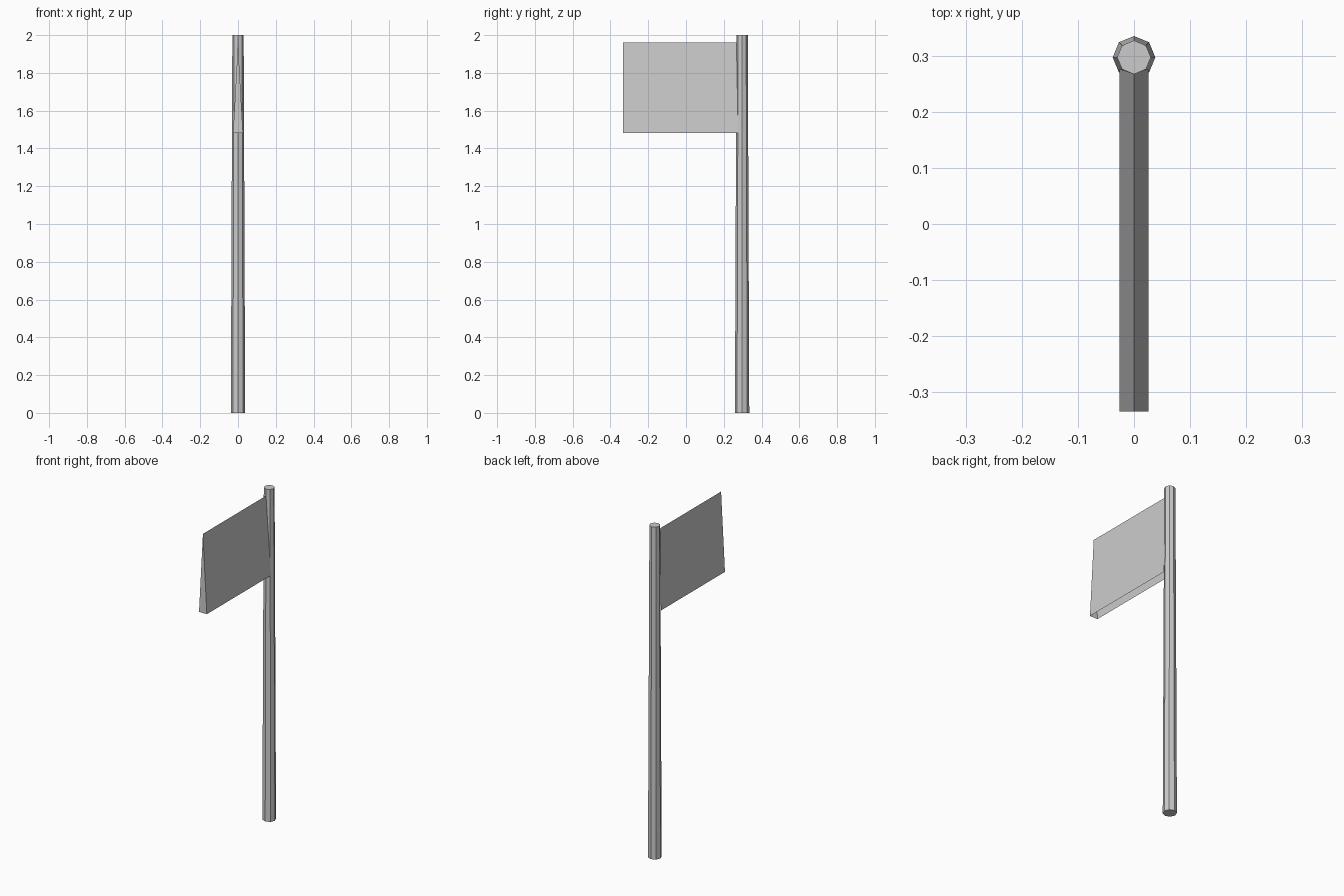
import bpy, bmesh
from mathutils import Matrix

if "Cube" in bpy.data.objects:
    bpy.data.objects.remove(bpy.data.objects["Cube"])

POLE_Y = 0.297


def finish(bm, name):
    bmesh.ops.recalc_face_normals(bm, faces=bm.faces)
    mesh = bpy.data.meshes.new(name)
    bm.to_mesh(mesh)
    bm.free()
    obj = bpy.data.objects.new(name, mesh)
    bpy.context.collection.objects.link(obj)
    return obj


# Tapered eight-sided pole
bm = bmesh.new()
bmesh.ops.create_cone(bm, cap_ends=True, segments=8, radius1=0.038, radius2=0.03,
                      depth=2.0, matrix=Matrix.Translation((0, POLE_Y, 1.0)))
finish(bm, "pole")

# Flag: folded sheet, joined at the top, spread and open at the bottom
bm = bmesh.new()
profile = [(-0.026, 1.483), (0, 1.96), (0.026, 1.483)]
outer = [bm.verts.new((x, -0.334, z)) for x, z in profile]
inner = [bm.verts.new((x, 0.275, z)) for x, z in profile]
for i in range(2):
    bm.faces.new((outer[i], outer[i + 1], inner[i + 1], inner[i]))
# Closed free end
bm.faces.new(outer)
finish(bm, "flag")
